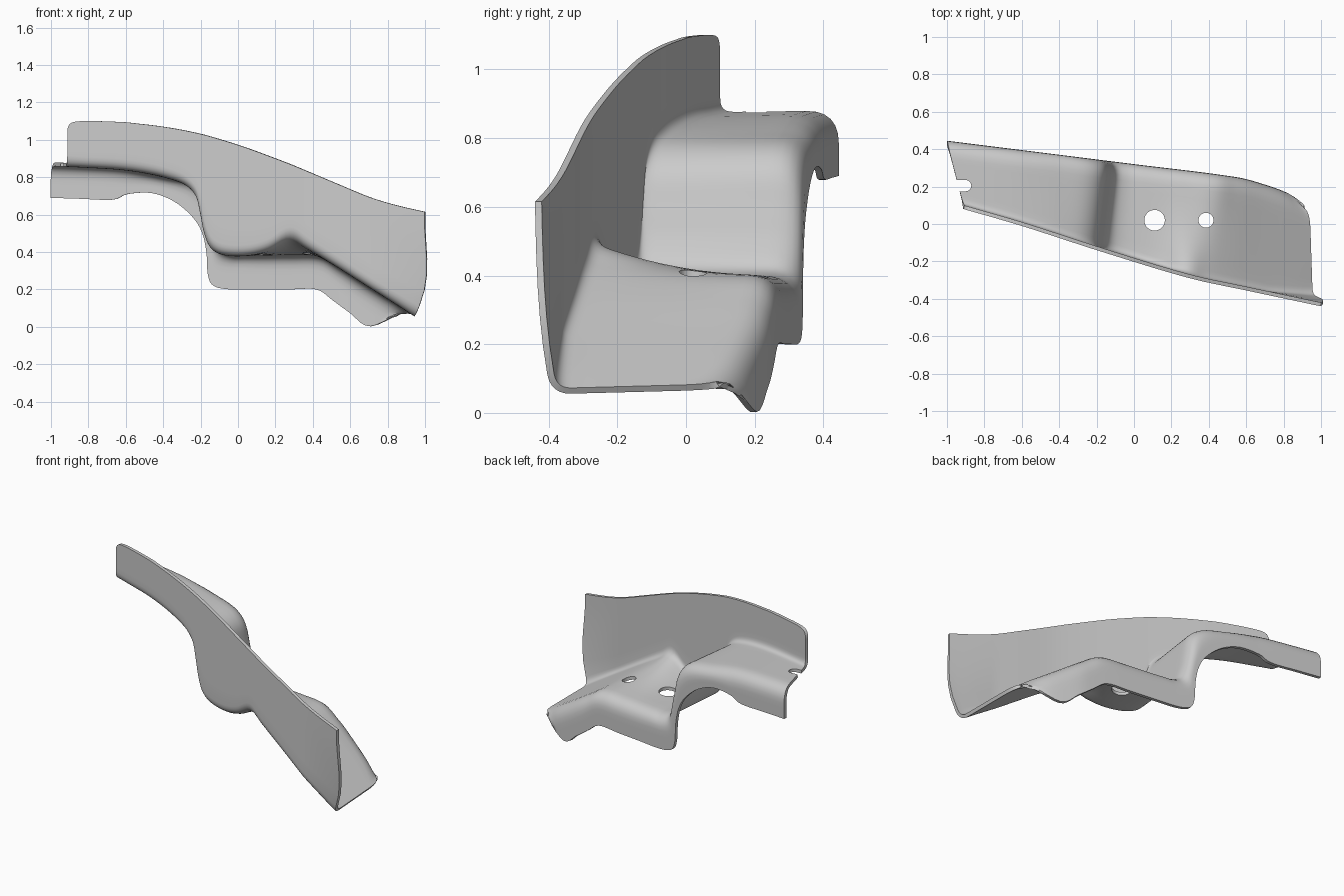
import bpy, math
from mathutils import Vector

if "Cube" in bpy.data.objects:
    bpy.data.objects.remove(bpy.data.objects["Cube"])

THICK = 0.02
SUB = 5

# Four guide curves (x, z) with matching stations, left to right
TOP = [(-.91, 1.06), (-.865, 1.098), (-.64, 1.096), (-.52, 1.085), (-.42, 1.073), (-.32, 1.057),
       (-.24, 1.041), (-.18, 1.027), (-.12, 1.01), (-.06, .992), (0, .973), (.07, .949),
       (.17, .912), (.28, .87), (.4, .82), (.55, .757), (.7, .695), (.84, .652), (1, .615)]
FRONT = [(-.91, .866), (-.8, .86), (-.64, .85), (-.5, .832), (-.38, .805), (-.28, .765),
         (-.22, .7), (-.195, .6), (-.175, .5), (-.14, .425), (-.07, .392), (.05, .39),
         (.16, .42), (.28, .485), (.38, .425), (.55, .318), (.72, .21), (.85, .128), (.95, .063)]
BACK = [(-1, .87), (-.85, .865), (-.66, .855), (-.54, .838), (-.4, .81), (-.24, .775),
        (-.165, .71), (-.14, .6), (-.12, .5), (-.09, .42), (-.03, .392), (.05, .39),
        (.16, .39), (.28, .39), (.44, .385), (.55, .32), (.68, .235), (.82, .147), (.935, .075)]
HEM = [(-1, .69), (-.85, .685), (-.67, .68), (-.59, .71), (-.46, .715), (-.34, .67),
       (-.24, .585), (-.19, .5), (-.168, .4), (-.16, .28), (-.13, .22), (-.04, .2),
       (.12, .2), (.27, .2), (.42, .2), (.51, .14), (.6, .075), (.71, .003), (.885, .088)]
# Plan-view edges (x, y)
Y_FRONT = [(-.91, .09), (-.6, 0), (-.15, -.145), (.3, -.28), (.6, -.345), (1, -.43)]
Y_BACK = [(-1, .435), (0, .31), (.55, .24), (.7, .2), (.82, .155), (.88, .115), (.95, .05)]


def catmull(p, i, t):
    a, b, c, d = [Vector(p[min(max(k, 0), len(p) - 1)]) for k in range(i - 1, i + 3)]
    return .5 * (2 * b + (c - a) * t + (2 * a - 5 * b + 4 * c - d) * t * t
                 + (3 * b - a - 3 * c + d) * t ** 3)


def plan_y(table, x):
    i = 0
    while i < len(table) - 2 and x > table[i + 1][0]:
        i += 1
    (x0, x1) = table[i][0], table[i + 1][0]
    t = min(max((x - x0) / (x1 - x0), 0), 1)
    m = lambda k: ((table[min(k + 1, len(table) - 1)][1] - table[max(k - 1, 0)][1])
                   / (table[min(k + 1, len(table) - 1)][0] - table[max(k - 1, 0)][0]))
    h = x1 - x0
    return ((2 * t**3 - 3 * t * t + 1) * table[i][1] + (t**3 - 2 * t * t + t) * h * m(i)
            + (3 * t * t - 2 * t**3) * table[i + 1][1] + (t**3 - t * t) * h * m(i + 1))


def bend(a, c, b, n=7):
    return [a * (1 - t) ** 2 + c * 2 * t * (1 - t) + b * t * t
            for t in [k / (n - 1) for k in range(n)]]


def section(i, f):
    top, fr, bk, hem = [catmull(p, i, f) for p in (TOP, FRONT, BACK, HEM)]
    end = max(0, (i + f - 16) / 2)

    def wall(t):
        q = top.lerp(fr, t)
        return Vector((q.x + .04 * end * math.sin(math.pi * t ** 1.5),
                       plan_y(Y_FRONT, q.x) + .035 * end * t ** 3, q.y))

    def flange(u):
        q = bk.lerp(hem, u)
        return Vector((q.x, plan_y(Y_BACK, q.x), q.y))

    c0, c1 = wall(1), flange(0)

    def floor(v):
        q = c0.lerp(c1, v)
        q.z = c1.z + (c0.z - c1.z) * (1 - v) ** (2.2 if 11 <= i <= 14 else 1)
        return q

    width = (c1 - c0).length
    rw = min(.05 / (top - fr).length, .4)
    rf = min(.085 / max((hem - bk).length, .01), .6)
    pts = [wall((1 - rw) * k / 6) for k in range(6)]
    pts += bend(wall(1 - rw), c0, floor(.05 / width))
    v0, v1 = .05 / width, 1 - .085 / width
    pts += [floor(v0 + (v1 - v0) * k / 8) for k in range(1, 8)]
    pts += bend(floor(v1), c1, flange(rf))
    pts += [flange(rf + (1 - rf) * k / 3) for k in range(1, 4)]
    return pts


# Bracket sheet: upright front wall, stepped floor and rear down-flange
rows = [section(i, k / SUB) for i in range(len(TOP) - 1) for k in range(SUB)]
rows.append(section(len(TOP) - 2, 1))
n = len(rows[0])
faces = [(r * n + c, r * n + c + 1, (r + 1) * n + c + 1, (r + 1) * n + c)
         for r in range(len(rows) - 1) for c in range(n - 1)]
mesh = bpy.data.meshes.new("bracket")
mesh.from_pydata([p for r in rows for p in r], [], faces)
bracket = bpy.data.objects.new("bracket", mesh)
bpy.context.collection.objects.link(bracket)
sol = bracket.modifiers.new("thickness", 'SOLIDIFY')
sol.thickness = THICK
sol.offset = 0

# Cutters for two bolt holes and the open slot at the left end
cutters = []
for x, y, z, r in [(.11, .02, .39, .055), (.385, .02, .39, .04), (-.9, .205, .86, .03)]:
    bpy.ops.mesh.primitive_cylinder_add(vertices=32, radius=r, depth=.16, location=(x, y, z))
    cutters.append(bpy.context.object)
bpy.ops.mesh.primitive_cube_add(size=1, location=(-.975, .205, .86))
bpy.context.object.scale = (.15, .06, .16)
cutters.append(bpy.context.object)
for c in cutters:
    c.name = "hole_cutter"
    c.hide_render = True
    m = bracket.modifiers.new("hole", 'BOOLEAN')
    m.operation = 'DIFFERENCE'
    m.object = c

# Apply modifiers, drop the cutters and shade
bpy.ops.object.select_all(action='DESELECT')
bracket.select_set(True)
bpy.context.view_layer.objects.active = bracket
for m in list(bracket.modifiers):
    bpy.ops.object.modifier_apply(modifier=m.name)
for c in cutters:
    bpy.data.objects.remove(c)
bpy.ops.object.shade_smooth_by_angle(angle=math.radians(35))
